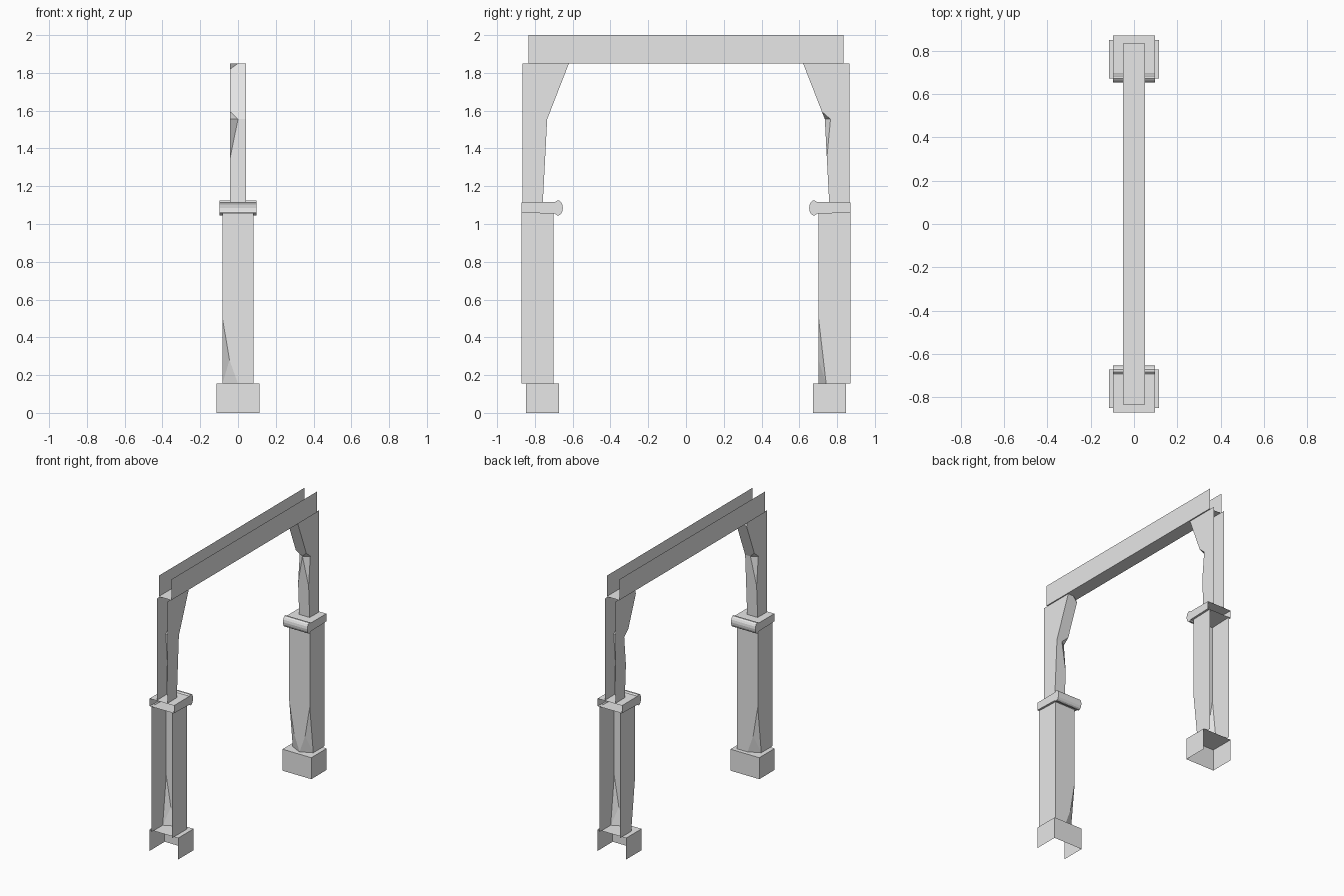
import bpy, bmesh, math
from mathutils import Vector

cube = bpy.data.objects.get("Cube")
if cube:
    bpy.data.objects.remove(cube, do_unlink=True)

grey = bpy.data.materials.new("plain_grey")
grey.use_nodes = True
colour = (0.8, 0.8, 0.8, 1)
grey.diffuse_color = colour
grey.node_tree.nodes["Principled BSDF"].inputs["Base Color"].default_value = colour


def prism(name, profile, half_width, open_sides, side=1, chips=()):
    """Extrude a (y, z) profile along x, cut off chips, then open some sides."""
    bm = bmesh.new()
    rings = [[bm.verts.new((x, y, z)) for y, z in profile]
             for x in (-half_width, half_width)]
    bm.faces.new(rings[0])
    bm.faces.new(rings[1])
    n = len(profile)
    for i in range(n):
        j = (i + 1) % n
        bm.faces.new((rings[0][i], rings[0][j], rings[1][j], rings[1][i]))
    bmesh.ops.recalc_face_normals(bm, faces=bm.faces)

    # Each chip is a plane through three points near an edge
    centre = sum((v.co for v in bm.verts), Vector()) / len(bm.verts)
    for a, b, c in chips:
        a, b, c = Vector(a), Vector(b), Vector(c)
        normal = (b - a).cross(c - a).normalized()
        if normal.dot(centre - a) > 0:
            normal.negate()
        cut = bmesh.ops.bisect_plane(
            bm, geom=bm.verts[:] + bm.edges[:] + bm.faces[:], dist=1e-5,
            plane_co=a, plane_no=normal, clear_outer=True)
        rim = [e for e in bm.edges if e.is_boundary]
        if rim:
            bmesh.ops.edgenet_fill(bm, edges=rim)
    bmesh.ops.recalc_face_normals(bm, faces=bm.faces)

    # Remove the faces that are left open
    directions = [Vector(d) for d in open_sides]
    gone = [f for f in bm.faces if any(f.normal.dot(d) > 0.99 for d in directions)]
    bmesh.ops.delete(bm, geom=gone, context='FACES')
    if side < 0:
        for v in bm.verts:
            v.co.y = -v.co.y
        bmesh.ops.reverse_faces(bm, faces=bm.faces)
    mesh = bpy.data.meshes.new(name)
    bm.to_mesh(mesh)
    bm.free()
    mesh.materials.append(grey)
    obj = bpy.data.objects.new(name, mesh)
    bpy.context.collection.objects.link(obj)


def rect(y0, y1, z0, z1):
    return [(y0, z0), (y1, z0), (y1, z1), (y0, z1)]


UP, DOWN, OUT, IN = (0, 0, 1), (0, 0, -1), (0, 1, 0), (0, -1, 0)

# Cap slab with a rounded nose
nose = [math.radians(50 + 26 * i) for i in range(11)]
cap = [(0.87, 1.06), (0.87, 1.115)]
cap += [(0.677 + 0.025 * math.cos(a), 1.085 + 0.04 * math.sin(a)) for a in nose]

# Posts: the front one is worn on one edge, the back one on both
for label, side, worn in (("front", -1, (-1,)), ("back", 1, (-1, 1))):
    base_chips, stem_chips, brace_chips = [], [], []
    for s in worn:
        a, b = (s * 0.082, 0.702, 0.5), (s * 0.045, 0.702, 0.28)
        c, d = (0, 0.702, 0.155), (s * 0.082, 0.742, 0.155)
        base_chips += [(a, b, d), (b, c, d)]
        knee, inner = (0, 0.735, 1.555), (s * 0.042, 0.765, 1.555)
        stem_chips.append((knee, inner, (s * 0.042, 0.746, 1.35)))
        brace_chips.append((knee, inner, (s * 0.042, 0.7194, 1.595)))
    brace_chips.append(((0, 0.62, 1.85), (-0.042, 0.642, 1.85),
                        (-0.042, 0.6317, 1.82)))

    prism(label + "_plinth", rect(0.672, 0.848, 0, 0.155), 0.115,
          (OUT, DOWN), side)
    prism(label + "_shaft", rect(0.702, 0.87, 0.155, 1.06), 0.082,
          (OUT, UP, DOWN), side, base_chips)
    prism(label + "_cap", cap, 0.097, (OUT,), side)
    prism(label + "_upper_post",
          [(0.758, 1.115), (0.866, 1.115), (0.866, 1.555), (0.735, 1.555)],
          0.042, (OUT, UP, DOWN), side, stem_chips)
    prism(label + "_bracket",
          [(0.735, 1.555), (0.866, 1.555), (0.866, 1.85), (0.62, 1.85)],
          0.042, (OUT, UP, DOWN), side, brace_chips)

# Lintel trough across the posts
prism("lintel", rect(-0.833, 0.833, 1.85, 2), 0.05, (UP, OUT, IN))
